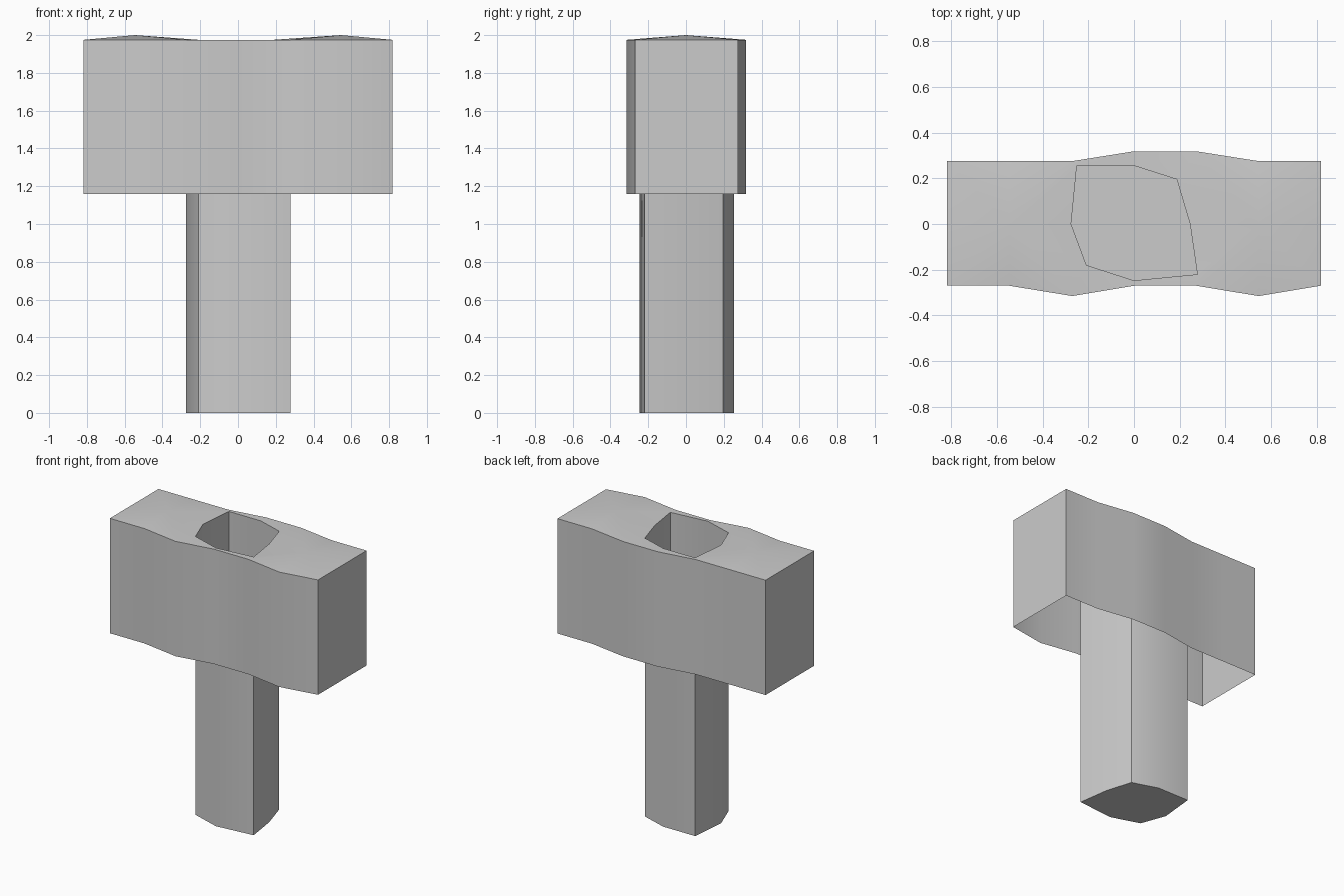
import bpy, bmesh, math

if "Cube" in bpy.data.objects:
    bpy.data.objects.remove(bpy.data.objects["Cube"])

HEAD_BOTTOM, HEAD_TOP, PEAK = 1.16, 1.975, 2.0
XS = [-0.817, -0.545, -0.27, 0.0, 0.272, 0.545, 0.817]
BACK_Y = [0.275, 0.275, 0.275, 0.318, 0.318, 0.275, 0.275]
FRONT_Y = [-0.27, -0.27, -0.315, -0.27, -0.27, -0.315, -0.27]
# Handle section, clockwise from the west point
SECTION = [(-0.275, 0), (-0.25, 0.255), (0, 0.255), (0.187, 0.195),
           (0.245, 0), (0.277, -0.22), (0, -0.247), (-0.208, -0.18)]


def finish(bm, name):
    mesh = bpy.data.meshes.new(name)
    bm.to_mesh(mesh)
    bm.free()
    obj = bpy.data.objects.new(name, mesh)
    bpy.context.collection.objects.link(obj)
    bpy.context.view_layer.objects.active = obj
    obj.select_set(True)
    bpy.ops.object.shade_smooth_by_angle(angle=math.radians(30))
    obj.select_set(False)


def fan(bm, verts, up=True):
    for a, b in zip(verts[1:], verts[2:]):
        f = bm.faces.new((verts[0], a, b))
        f.normal_update()
        if (f.normal.z > 0) != up:
            f.normal_flip()


# Hammer head: wavy shell, open below, with a socket through the crown
bm = bmesh.new()
back = [bm.verts.new((x, y, HEAD_TOP)) for x, y in zip(XS, BACK_Y)]
front = [bm.verts.new((x, y, HEAD_TOP)) for x, y in zip(XS, FRONT_Y)]
hole = [bm.verts.new((x, y, HEAD_TOP)) for x, y in SECTION]
peak_l, peak_r = [bm.verts.new((x, 0, PEAK)) for x in (XS[1], XS[5])]
end_l, end_r = [bm.verts.new((x, 0, HEAD_TOP)) for x in (XS[0], XS[6])]
west, nw, north, ne, east, se, south, sw = hole
for edge, ring in ((back, (nw, north, ne)), (front, (sw, south, se))):
    fan(bm, [peak_l, end_l, edge[0], edge[1], edge[2], ring[0], west])
    fan(bm, [peak_r, end_r, edge[6], edge[5], edge[4], ring[2], east])
    fan(bm, [ring[0], edge[2], edge[3], ring[1]])
    fan(bm, [ring[1], edge[3], edge[4], ring[2]])
rim = front + [end_r] + back[::-1] + [end_l]
lower = [bm.verts.new((v.co.x, v.co.y, HEAD_BOTTOM)) for v in rim]
for i in range(len(rim)):
    j = (i + 1) % len(rim)
    bm.faces.new((lower[i], lower[j], rim[j], rim[i]))
finish(bm, "hammer_head")

# Handle: hollow shaft, closed at the foot, open into the crown socket
bm = bmesh.new()
foot = [bm.verts.new((x, y, 0)) for x, y in SECTION]
top = [bm.verts.new((x, y, HEAD_TOP)) for x, y in SECTION]
bm.faces.new(foot)
for i in range(len(foot)):
    j = (i + 1) % len(foot)
    bm.faces.new((foot[j], foot[i], top[i], top[j]))
finish(bm, "handle")
